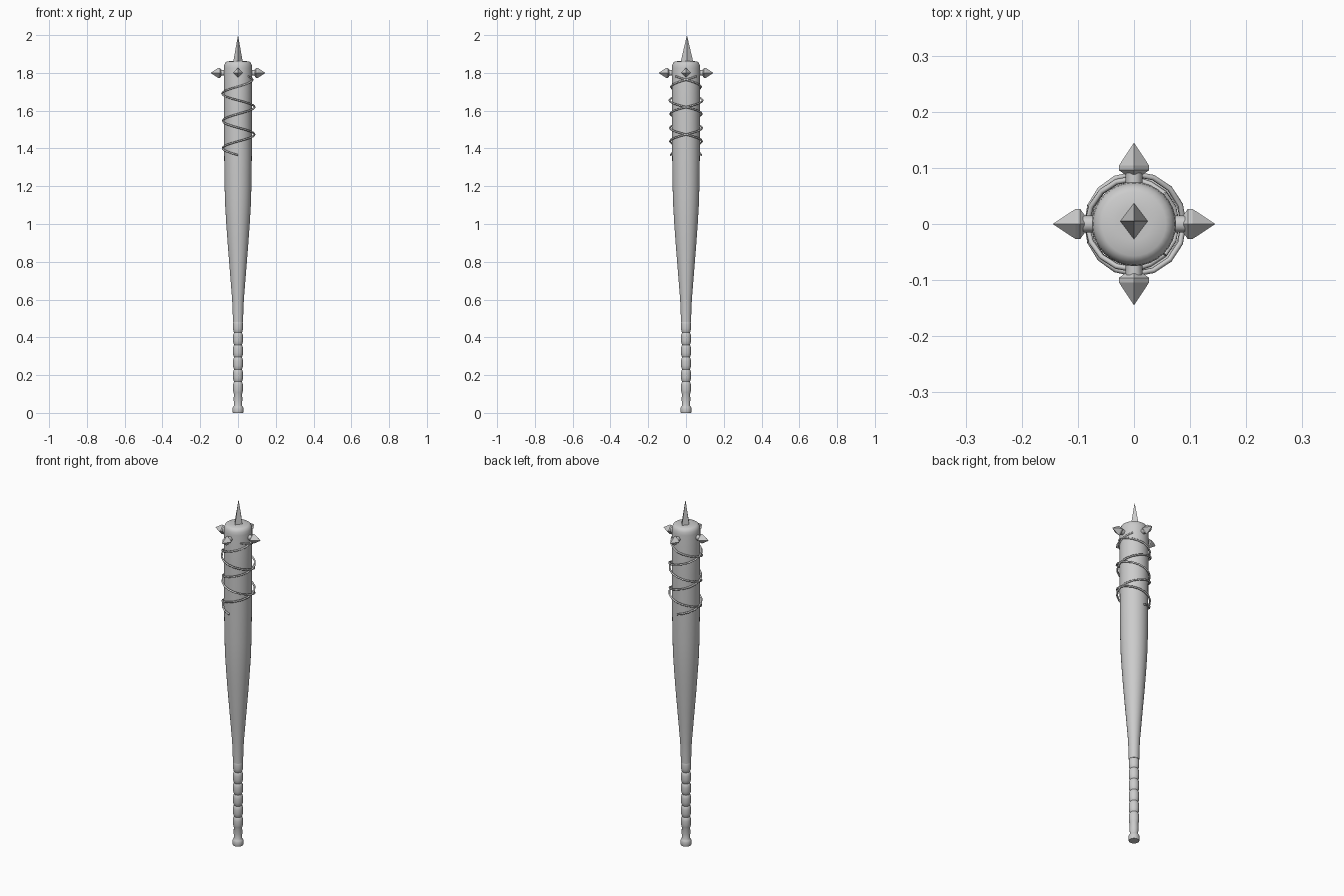
import bpy, bmesh
from math import sin, cos, pi
from mathutils import Matrix

if "Cube" in bpy.data.objects:
    bpy.data.objects.remove(bpy.data.objects["Cube"])


def lathe(name, profile, sides, matrix=None, smooth=True):
    """Revolve (radius, height) points around z; radius 0 closes to a tip."""
    bm = bmesh.new()
    rings = []
    for r, z in profile:
        n = 1 if r == 0 else sides
        rings.append([bm.verts.new((r * cos(2 * pi * i / sides), r * sin(2 * pi * i / sides), z))
                      for i in range(n)])
    for a, b in zip(rings, rings[1:]):
        for i in range(sides):
            j = (i + 1) % sides
            if len(b) == 1:
                bm.faces.new((a[i], a[j], b[0]))
            else:
                bm.faces.new((a[i], a[j], b[j], b[i]))
    for ring, flip in ((rings[0], True), (rings[-1], False)):
        if len(ring) > 1:
            bm.faces.new(ring[::-1] if flip else ring)
    if matrix is not None:
        bm.transform(matrix)
    mesh = bpy.data.meshes.new(name)
    bm.to_mesh(mesh)
    bm.free()
    obj = bpy.data.objects.new(name, mesh)
    bpy.context.collection.objects.link(obj)
    if smooth:
        bpy.context.view_layer.objects.active = obj
        obj.select_set(True)
        bpy.ops.object.shade_smooth_by_angle(angle=0.7)
        obj.select_set(False)
    return obj


# Tapered barrel with a rounded top
lathe("bat_barrel", [(0.027, 0.48), (0.028, 0.53), (0.031, 0.6), (0.039, 0.7), (0.047, 0.8),
                     (0.055, 0.9), (0.062, 1.0), (0.068, 1.1), (0.071, 1.2), (0.073, 1.35),
                     (0.074, 1.6), (0.075, 1.825), (0.073, 1.842), (0.067, 1.855),
                     (0.057, 1.861), (0.03, 1.863)], 32)

# Handle with knob, neck and wrapped grip bulges
handle = [(0.027, 0.0), (0.029, 0.006), (0.029, 0.026), (0.026, 0.032),
          (0.021, 0.04), (0.023, 0.07), (0.022, 0.1)]
for k in range(6):
    z0 = 0.1 + 0.065 * k
    handle += [(0.0245, z0 + 0.008), (0.0265, z0 + 0.022), (0.0265, z0 + 0.045),
               (0.0245, z0 + 0.058), (0.0205, z0 + 0.065)]
lathe("handle_grip", handle, 24)

# Four-sided spike on the top
lathe("top_spike", [(0.034, 1.855), (0.0, 2.0)], 4,
      Matrix.Translation((0, 0.005, 0)) @ Matrix.Diagonal((0.76, 1, 1, 1)), smooth=False)

# Four studs around the head, each a stem and a faceted point
for k, side in enumerate(("right", "back", "left", "front")):
    place = (Matrix.Translation((0, 0, 1.8)) @ Matrix.Rotation(k * pi / 2, 4, 'Z')
             @ Matrix.Rotation(pi / 2, 4, 'Y'))
    lathe("stud_stem_" + side, [(0.015, 0.06), (0.015, 0.095)], 12, place)
    lathe("stud_point_" + side, [(0.016, 0.088), (0.027, 0.096), (0.027, 0.104), (0.0, 0.145)],
          4, place, smooth=False)

# Two wires wound in opposite directions, mirrored front to back
for name, mirror in (("wire_front", 1), ("wire_back", -1)):
    curve = bpy.data.curves.new(name, 'CURVE')
    curve.dimensions = '3D'
    curve.bevel_depth = 0.005
    curve.bevel_resolution = 1
    curve.use_fill_caps = True
    steps = 46
    spline = curve.splines.new('POLY')
    spline.points.add(steps)
    for i, p in enumerate(spline.points):
        a = -pi / 2 - 2 * pi * i / 16
        r = 0.081 + 0.005 * sin(pi * i / steps) * (1 + sin(a * 0.8))
        if i > steps - 6:
            r = 0.077
        p.co = (r * cos(a), mirror * r * sin(a), 1.365 + 0.145 * i / 16, 1)
    obj = bpy.data.objects.new(name, curve)
    bpy.context.collection.objects.link(obj)
